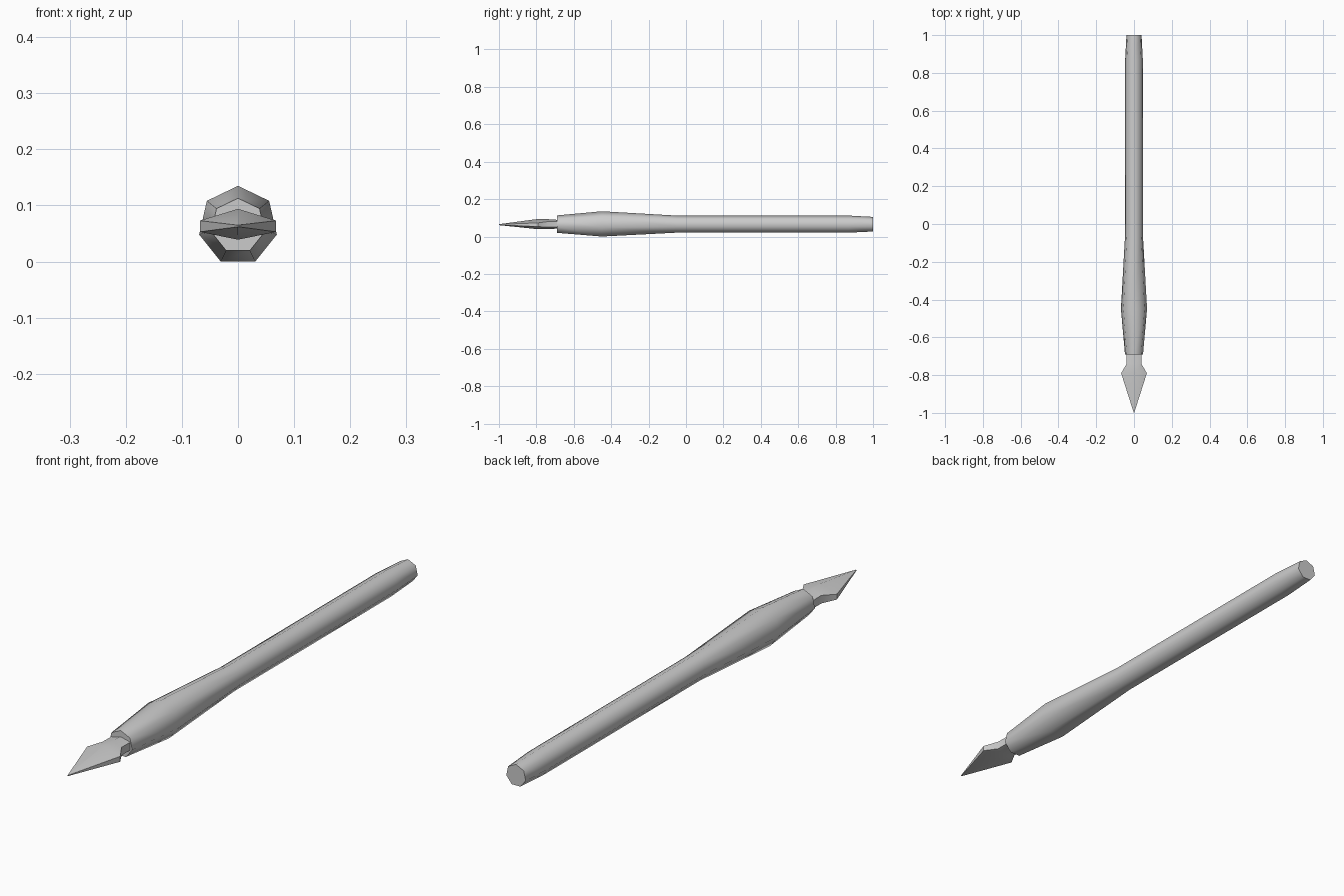
import bpy, bmesh
from math import sin, cos, pi, radians

cube = bpy.data.objects.get("Cube")
if cube:
    bpy.data.objects.remove(cube)

AXIS_Z = 0.064

grey = bpy.data.materials.new("plain grey")
grey.use_nodes = True
grey.diffuse_color = (0.6, 0.6, 0.6, 1)
grey.node_tree.nodes["Principled BSDF"].inputs["Base Color"].default_value = (0.6, 0.6, 0.6, 1)


def loft(name, rings, angle):
    """Skin a row of equal-sized point rings and cap both ends."""
    bm = bmesh.new()
    loops = [[bm.verts.new(p) for p in ring] for ring in rings]
    n = len(loops[0])
    for a, b in zip(loops, loops[1:]):
        for i in range(n):
            j = (i + 1) % n
            bm.faces.new((a[i], a[j], b[j], b[i]))
    bm.faces.new(loops[0])
    bm.faces.new(loops[-1])
    bmesh.ops.remove_doubles(bm, verts=bm.verts, dist=0.0001)
    bmesh.ops.recalc_face_normals(bm, faces=bm.faces)
    mesh = bpy.data.meshes.new(name)
    bm.to_mesh(mesh)
    bm.free()
    mesh.materials.append(grey)
    obj = bpy.data.objects.new(name, mesh)
    bpy.context.collection.objects.link(obj)
    bpy.ops.object.select_all(action="DESELECT")
    obj.select_set(True)
    bpy.context.view_layer.objects.active = obj
    bpy.ops.object.shade_smooth_by_angle(angle=radians(angle))
    return obj


# Seven-sided handle: (position along y, radius)
SIDES = 7
profile = [(-0.69, 0.049), (-0.45, 0.071), (-0.05, 0.048), (0.87, 0.048), (1.0, 0.041)]
handle = [[(r * sin(2 * pi * i / SIDES), y, AXIS_Z + r * cos(2 * pi * i / SIDES))
           for i in range(SIDES)] for y, r in profile]
loft("handle", handle, 60)

# Pointed nib: (y, half width, ridge z, upper edge z, lower edge z, keel z)
sections = [
    (-1.0, 0.001, 0.066, 0.065, 0.062, 0.061),
    (-0.79, 0.068, 0.094, 0.073, 0.053, 0.039),
    (-0.74, 0.039, 0.093, 0.080, 0.050, 0.039),
    (-0.67, 0.039, 0.088, 0.079, 0.050, 0.044),
]
nib = [[(0, y, top), (w, y, up), (w, y, low), (0, y, keel), (-w, y, low), (-w, y, up)]
       for y, w, top, up, low, keel in sections]
loft("nib", nib, 45)
